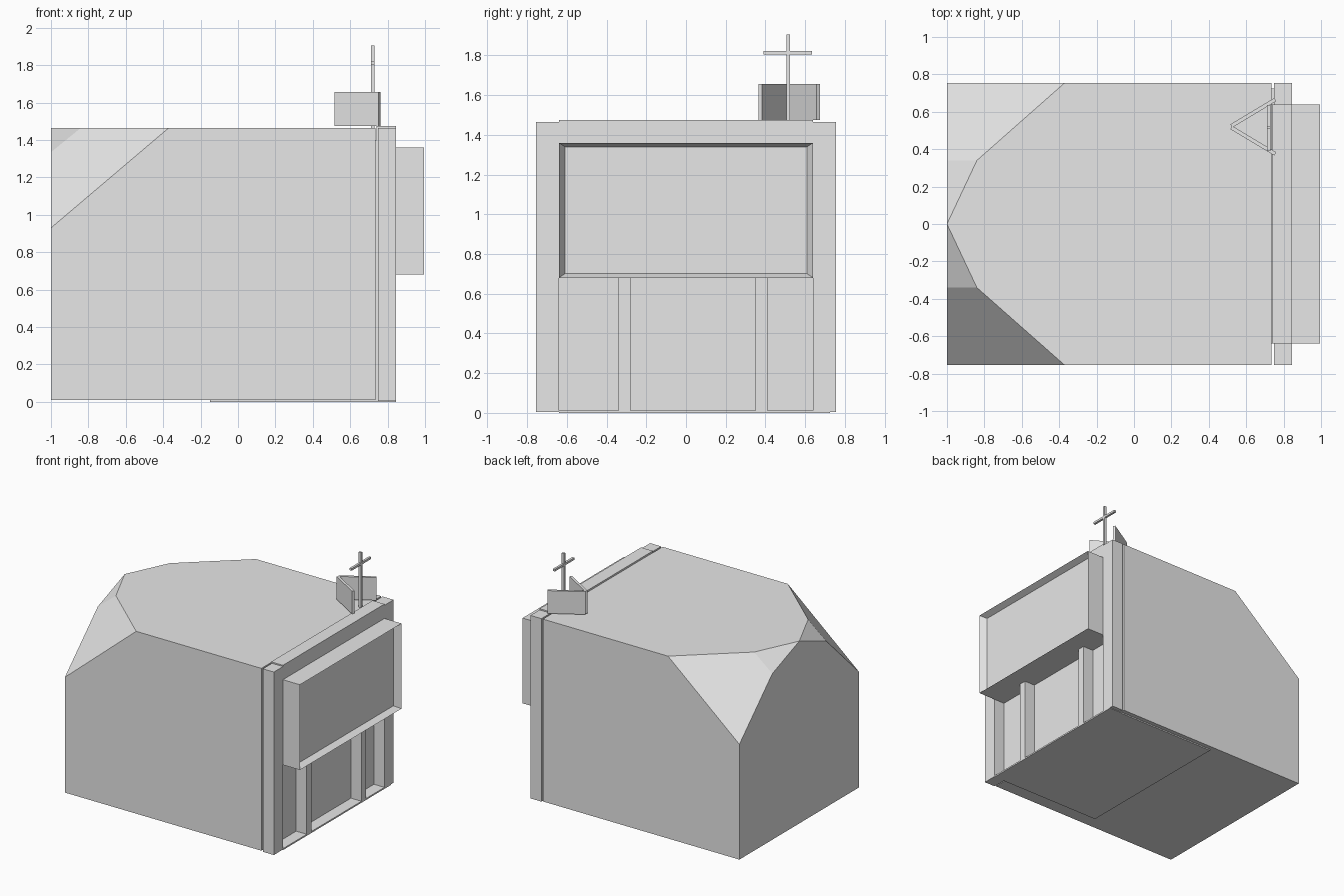
import bpy, bmesh, math
from mathutils import Matrix, Vector

cube = bpy.data.objects.get("Cube")
if cube:
    bpy.data.objects.remove(cube, do_unlink=True)

grey = bpy.data.materials.new("light_grey")
grey.use_nodes = True
grey.diffuse_color = (0.8, 0.8, 0.8, 1)
grey.node_tree.nodes["Principled BSDF"].inputs["Base Color"].default_value = (0.8, 0.8, 0.8, 1)


def finish(name, bm):
    bmesh.ops.recalc_face_normals(bm, faces=bm.faces)
    mesh = bpy.data.meshes.new(name)
    bm.to_mesh(mesh)
    bm.free()
    mesh.materials.append(grey)
    obj = bpy.data.objects.new(name, mesh)
    bpy.context.collection.objects.link(obj)
    return obj


def box_mesh(x, y, z):
    """Box spanning the given (low, high) range on each axis."""
    bm = bmesh.new()
    size = [r[1] - r[0] for r in (x, y, z)]
    mid = Vector([(r[0] + r[1]) / 2 for r in (x, y, z)])
    bmesh.ops.create_cube(bm, size=1, matrix=Matrix.Translation(mid) @ Matrix.Diagonal((*size, 1)))
    return bm


def box(name, x, y, z):
    return finish(name, box_mesh(x, y, z))


W = 0.755      # half width of the building
IN = 0.64      # half width of the entrance bay
ROOF = 1.465
FRONT = 0.845

# Main hall: convex block with faceted upper rear corners
bm = bmesh.new()
points = [(-1, 0, ROOF)]
for s in (-1, 1):
    points += [(0.735, s * W, 0.01), (0.735, s * W, ROOF), (-1, s * W, 0.01), (-1, s * W, 0.93),
               (-0.37, s * W, ROOF), (-0.84, s * 0.34, ROOF), (-1, s * 0.34, 1.335)]
for p in points:
    bm.verts.new(p)
bmesh.ops.convex_hull(bm, input=bm.verts)
bmesh.ops.dissolve_limit(bm, angle_limit=math.radians(2), verts=bm.verts, edges=bm.edges)
finish("main_hall", bm)

# Foundation and entrance step
box("foundation", (-0.15, 0.735), (-IN, 0.72), (0, 0.011))
box("entrance_step", (0.735, FRONT), (-IN, W - 0.03), (0, 0.012))

# Facade: recessed wall, lintel and side pilasters
box("entrance_wall", (0.73, 0.752), (-IN, IN), (0.01, 1.4))
box("top_lintel", (0.74, FRONT), (-IN, IN), (1.36, 1.475))
for side, s in (("right", -1), ("left", 1)):
    box(side + "_pilaster", (0.748, FRONT), sorted((s * IN, s * W)), (0.005, ROOF))

# Entrance columns
box("right_column", (0.75, FRONT), (-0.34, -0.28), (0.01, 0.69))
box("left_column", (0.75, FRONT), (0.35, 0.41), (0.01, 0.69))

# Projecting panel with a recessed front
bm = box_mesh((0.74, 0.995), (-IN, IN), (0.68, 1.36))
bm.faces.ensure_lookup_table()
bm.normal_update()
face = [f for f in bm.faces if f.normal.x > 0.9]
bmesh.ops.inset_region(bm, faces=face, thickness=0.03)
for f in face:
    bmesh.ops.translate(bm, verts=f.verts, vec=(-0.05, 0, 0))
    for v in f.verts:
        v.co.y += 0.01 if v.co.y < 0 else -0.01
finish("projecting_panel", bm)

# Angled roof screens meeting in a point
for side, s in (("right", -1), ("left", 1)):
    screen = box(side + "_roof_screen", (0, 0.275), (-0.01, 0.01), (1.475, 1.657))
    screen.rotation_euler.z = s * math.radians(31)
    screen.location = (0.52, 0.52 + s * 0.004, 0)

# Roof cross
box("cross_post", (0.711, 0.731), (0.507, 0.523), (1.46, 1.905))
box("cross_bar", (0.712, 0.73), (0.39, 0.635), (1.805, 1.822))
